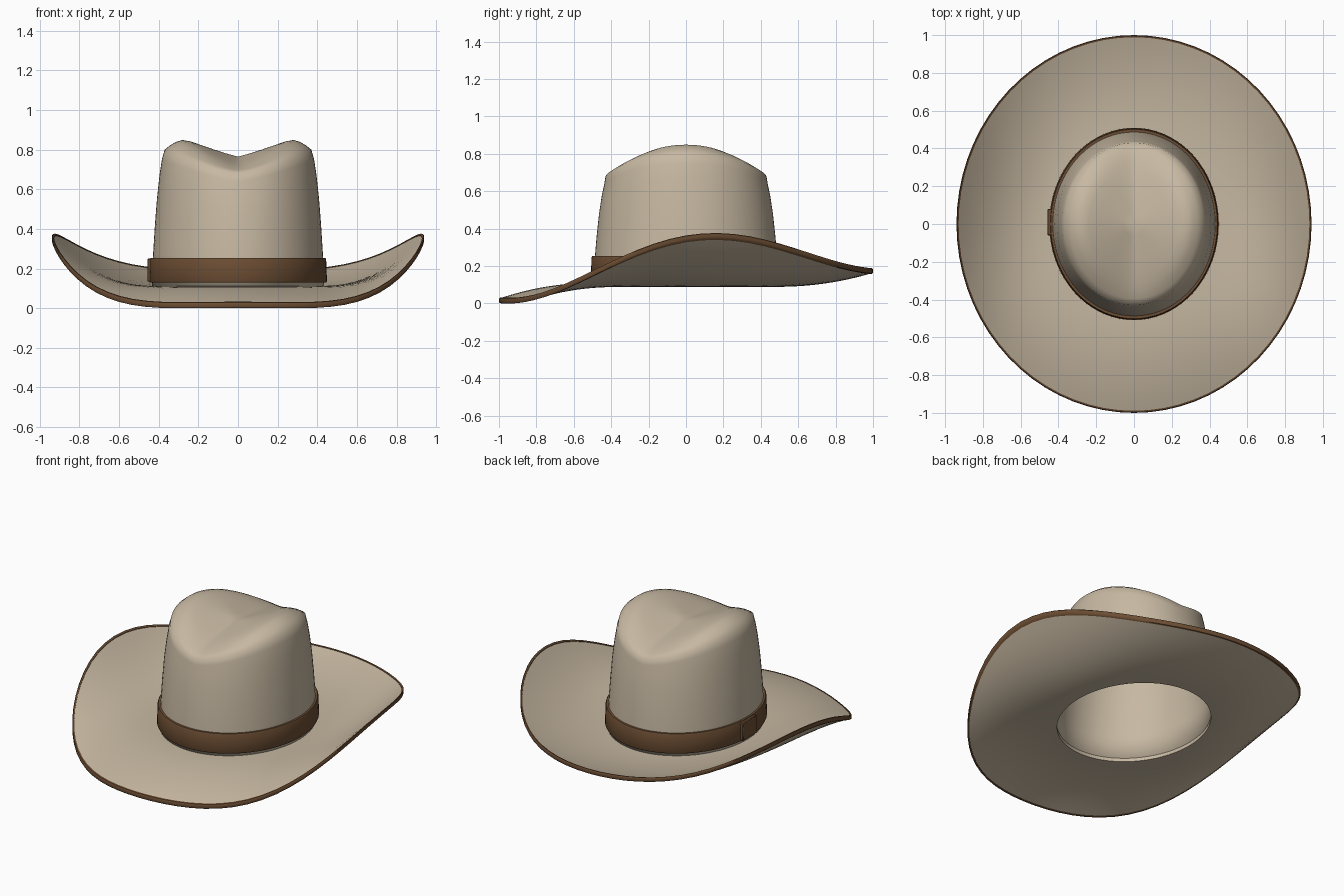
import bpy
import bmesh
from math import sin, cos, pi, radians

SEG = 72

cube = bpy.data.objects.get("Cube")
if cube:
    bpy.data.objects.remove(cube)


def material(name, colour):
    mat = bpy.data.materials.new(name)
    mat.use_nodes = True
    mat.diffuse_color = (*colour, 1)
    bsdf = mat.node_tree.nodes["Principled BSDF"]
    bsdf.inputs["Base Color"].default_value = (*colour, 1)
    bsdf.inputs["Roughness"].default_value = 0.8
    return mat


felt = material("tan felt", (0.57, 0.48, 0.36))
leather = material("brown leather", (0.15, 0.075, 0.033))


def loft(name, mat, rings, closed=False, pole=None, angle=40):
    """Skin a list of functions, each giving a point for an angle measured from the front."""
    bm = bmesh.new()
    rows = [[bm.verts.new(ring(2 * pi * i / SEG)) for i in range(SEG)] for ring in rings]
    pairs = list(zip(rows, rows[1:]))
    if closed:
        pairs.append((rows[-1], rows[0]))
    for low, high in pairs:
        for i in range(SEG):
            j = (i + 1) % SEG
            bm.faces.new((low[i], low[j], high[j], high[i]))
    if pole:
        tip = bm.verts.new(pole)
        for i in range(SEG):
            bm.faces.new((rows[-1][i], rows[-1][(i + 1) % SEG], tip))
    bmesh.ops.recalc_face_normals(bm, faces=bm.faces)
    return finish(name, mat, bm, angle)


def finish(name, mat, bm, angle=40):
    mesh = bpy.data.meshes.new(name)
    bm.to_mesh(mesh)
    bm.free()
    mesh.materials.append(mat)
    obj = bpy.data.objects.new(name, mesh)
    bpy.context.collection.objects.link(obj)
    bpy.ops.object.select_all(action='DESELECT')
    obj.select_set(True)
    bpy.context.view_layer.objects.active = obj
    bpy.ops.object.shade_smooth_by_angle(angle=radians(angle))
    return obj


def oval(rx, ry, z):
    return lambda a: (rx * sin(a), -ry * cos(a), z)


# Brim: sides curl up, front dips, back lifts a little
IN_X, IN_Y, OUT_X, OUT_Y, BASE = 0.42, 0.48, 0.94, 1.0, 0.1


def brim_ring(t, dz=0.0):
    def point(a):
        y = -cos(a)
        edge = 0.095 + 0.258 * abs(sin(a)) ** 4.2 + 0.17 * y - 0.09 * y ** 3
        return ((IN_X + (OUT_X - IN_X) * t) * sin(a),
                (IN_Y + (OUT_Y - IN_Y) * t) * y,
                BASE + (edge - BASE) * t ** 2.1 + dz)
    return point


steps = [i / 12 for i in range(12)] + [0.985]
upper = [brim_ring(t, 0.011) for t in steps]
lower = [brim_ring(t, -0.011) for t in reversed(steps)]
loft("brim", felt, upper + lower, closed=True)

# Leather binding around the brim edge
loft("brim_binding", leather, closed=True, rings=[
    brim_ring(0.978, 0.014), brim_ring(0.994, 0.014), brim_ring(1, 0.008),
    brim_ring(1, -0.008), brim_ring(0.994, -0.014), brim_ring(0.978, -0.014)])

# Crown: tapered wall, then a top creased from front to back
CX, CY = 0.435, 0.495


def side_blend(a):
    return abs(sin(a)) ** 1.4


def wall_ring(f, scale):
    def point(a):
        rim = 0.68 + 0.12 * side_blend(a)
        return (CX * scale * sin(a), -CY * scale * cos(a), BASE + (rim - BASE) * f)
    return point


def top_ring(t, side_z, front_z):
    def point(a):
        z = front_z + (side_z - front_z) * side_blend(a)
        return (0.37 * t * sin(a), -0.43 * t * cos(a), z)
    return point


walls = [(0, 1), (0.25, 0.985), (0.45, 0.965), (0.65, 0.94), (0.82, 0.91), (0.93, 0.883)]
tops = [(1, 0.8, 0.68), (0.92, 0.824, 0.696), (0.84, 0.84, 0.708), (0.76, 0.849, 0.717),
        (0.65, 0.842, 0.728), (0.5, 0.823, 0.739), (0.32, 0.8, 0.75), (0.15, 0.78, 0.759)]
crown = loft("crown", felt, [wall_ring(*w) for w in walls] + [top_ring(*t) for t in tops],
             pole=(0, 0, 0.765), angle=80)
shell = crown.modifiers.new("thickness", 'SOLIDIFY')
shell.thickness = 0.012
shell.offset = -1

# Hat band, hugging the base of the crown
loft("hat_band", leather, closed=True, rings=[
    oval(0.425, 0.485, 0.13), oval(0.445, 0.505, 0.13), oval(0.449, 0.509, 0.138),
    oval(0.445, 0.505, 0.246), oval(0.441, 0.501, 0.254), oval(0.42, 0.48, 0.254)])

# Keeper loop on the right of the band
bm = bmesh.new()
bmesh.ops.create_cube(bm, size=1)
bmesh.ops.scale(bm, vec=(0.03, 0.14, 0.116), verts=bm.verts)
bmesh.ops.translate(bm, vec=(-0.443, 0.01, 0.192), verts=bm.verts)
bmesh.ops.bevel(bm, geom=bm.edges[:], offset=0.004, segments=1, affect='EDGES')
finish("band_keeper", leather, bm)
